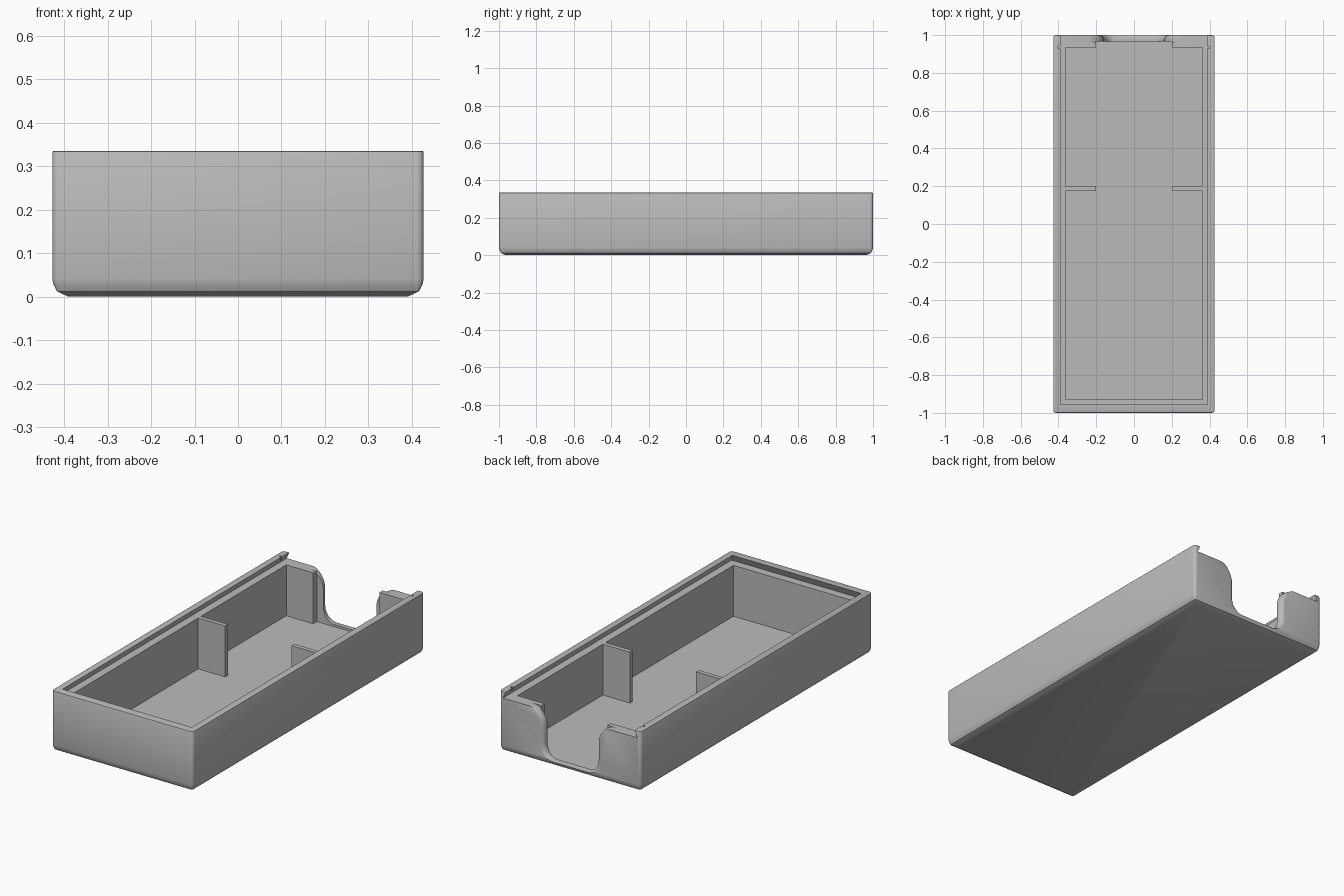
import bpy
import bmesh
from math import cos, sin, pi, radians

cube = bpy.data.objects.get("Cube")
if cube:
    bpy.data.objects.remove(cube, do_unlink=True)

grey = bpy.data.materials.new("light grey plastic")
grey.use_nodes = True
GREY = (0.5, 0.5, 0.5, 1)
grey.diffuse_color = GREY
grey.node_tree.nodes["Principled BSDF"].inputs["Base Color"].default_value = GREY

HALF_X, HALF_Y, TOP = 0.427, 1.0, 0.335
FLOOR, LEDGE = 0.02, 0.298
IN_X, IN_FRONT, IN_BACK = 0.363, -0.928, 0.935


def loft(name, rings):
    """Solid skinned through closed rings, capped at both ends."""
    bm = bmesh.new()
    loops = [[bm.verts.new(p) for p in ring] for ring in rings]
    for a, b in zip(loops, loops[1:]):
        for i in range(len(a)):
            j = (i + 1) % len(a)
            bm.faces.new((a[i], a[j], b[j], b[i]))
    bm.faces.new(loops[0])
    bm.faces.new(loops[-1])
    bmesh.ops.recalc_face_normals(bm, faces=bm.faces)
    mesh = bpy.data.meshes.new(name)
    bm.to_mesh(mesh)
    bm.free()
    mesh.materials.append(grey)
    obj = bpy.data.objects.new(name, mesh)
    bpy.context.collection.objects.link(obj)
    return obj


def rect(x0, x1, y0, y1, z):
    return [(x0, y0, z), (x1, y0, z), (x1, y1, z), (x0, y1, z)]


def box(name, x0, x1, y0, y1, z0, z1):
    return loft(name, [rect(x0, x1, y0, y1, z0), rect(x0, x1, y0, y1, z1)])


def rounded_rect(inset, z, steps=4):
    r = max(0.004, 0.016 - inset)
    cx, cy = HALF_X - inset - r, HALF_Y - inset - r
    ring = []
    for q, (sx, sy) in enumerate([(1, 1), (-1, 1), (-1, -1), (1, -1)]):
        for k in range(steps + 1):
            a = (q + k / steps) * pi / 2
            ring.append((sx * cx + r * cos(a), sy * cy + r * sin(a), z))
    return ring


def bell(y, flare, steps=10):
    """Bell-shaped finger notch outline, widened by the flare."""
    half = []
    for k in range(steps + 1):
        a = k / steps * pi / 2
        half.append((0.10 + (0.06 + flare) * sin(a),
                     0.112 - (0.08 + 0.2 * flare) * cos(a)))
    for k in range(steps + 1):
        a = k / steps * pi / 2
        half.append((0.25 - (0.09 - flare) * cos(a), 0.2 + (LEDGE - 0.2) * sin(a)))
    half.append((0.25, TOP + 0.1))
    return [(x, y, z) for x, z in half] + [(-x, y, z) for x, z in reversed(half)]


def cut(target, cutter):
    cutter.hide_render = True
    mod = target.modifiers.new("cut", 'BOOLEAN')
    mod.operation = 'DIFFERENCE'
    mod.solver = 'EXACT'
    mod.object = cutter
    bpy.context.view_layer.objects.active = target
    bpy.ops.object.modifier_apply(modifier=mod.name)
    bpy.data.objects.remove(cutter, do_unlink=True)


# Tray body with softened lower and upper edges
tray = loft("tray", [rounded_rect(i, z) for i, z in [
    (0.037, 0), (0.011, 0.012), (0.003, 0.027), (0, 0.042),
    (0, TOP - 0.004), (0.0012, TOP - 0.0012), (0.004, TOP)]])

# Storage cavity, stepping narrower through the back wall
outline = [(IN_X, IN_FRONT), (IN_X, IN_BACK), (0.2, IN_BACK), (0.2, 0.966)]
outline += [(-x, y) for x, y in reversed(outline)]
cut(tray, loft("cavity_cutter",
               [[(x, y, z) for x, y in outline] for z in (FLOOR, TOP + 0.1)]))

# Dovetail track for a sliding lid, open at the back
cut(tray, loft("track_cutter", [
    rect(-0.406, 0.406, -0.973, 1.1, LEDGE),
    rect(-0.389, 0.389, -0.956, 1.1, TOP + 0.001)]))

# Finger notch with a rounded outer rim
R = 0.027
arc = [(1 - R + R * sin(t), R * (1 - cos(t))) for t in (k / 6 * pi / 2 for k in range(7))]
cut(tray, loft("notch_cutter", [bell(0.962, 0)] + [bell(y, g) for y, g in arc]
               + [bell(1.05, R)]))

# Small lid catches in the rails
for side in (-1, 1):
    xs = sorted((side * 0.38, side * 0.402))
    cut(tray, box("catch_cutter", *xs, 0.929, 0.941, LEDGE + 0.01, TOP + 0.05))

# Divider stubs on both side walls
parts = [tray]
for label, side in (("left", 1), ("right", -1)):
    xs = sorted((side * 0.2, side * (IN_X + 0.01)))
    parts.append(box(label + "_divider", *xs, 0.175, 0.199, FLOOR - 0.005, LEDGE))

for part in parts:
    bpy.ops.object.select_all(action='DESELECT')
    part.select_set(True)
    bpy.context.view_layer.objects.active = part
    bpy.ops.object.shade_smooth_by_angle(angle=radians(35))
